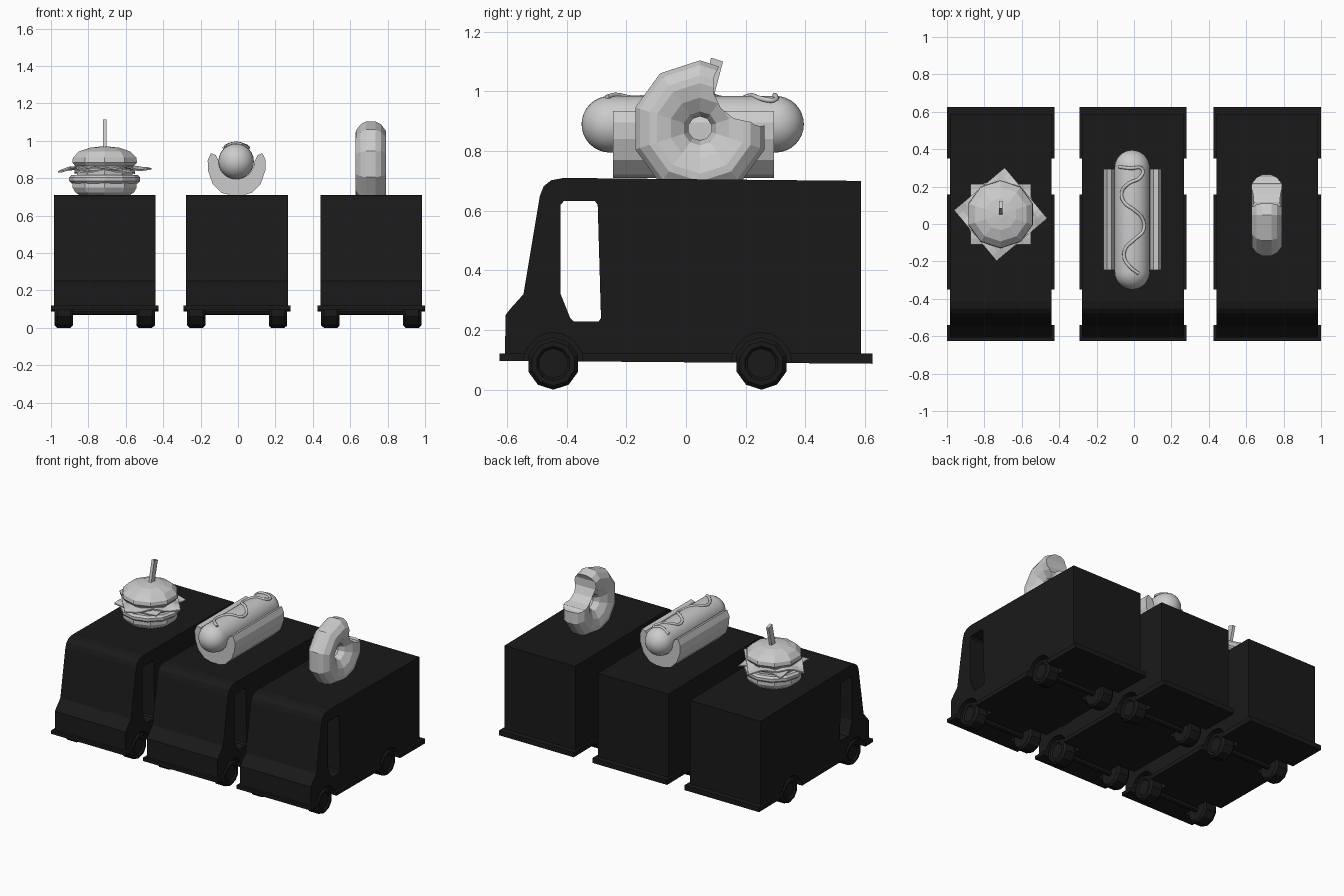
import bpy, bmesh, math
from mathutils import Vector

if "Cube" in bpy.data.objects:
    bpy.data.objects.remove(bpy.data.objects["Cube"])

black = bpy.data.materials.new("black_paint")
black.diffuse_color = (0.01, 0.01, 0.01, 1)
black.use_nodes = True
black.node_tree.nodes["Principled BSDF"].inputs["Base Color"].default_value = black.diffuse_color


def make(name, bm, mat=None, smooth=None):
    bmesh.ops.recalc_face_normals(bm, faces=bm.faces)
    me = bpy.data.meshes.new(name)
    bm.to_mesh(me)
    bm.free()
    ob = bpy.data.objects.new(name, me)
    bpy.context.collection.objects.link(ob)
    if mat:
        me.materials.append(mat)
    if smooth:
        bpy.ops.object.select_all(action='DESELECT')
        ob.select_set(True)
        bpy.context.view_layer.objects.active = ob
        bpy.ops.object.shade_smooth_by_angle(angle=math.radians(smooth))
    return ob


def prism(name, pts, a, b, axis, mat=None):
    """Extrude a profile from a to b along x (pts are y,z) or y (pts are x,z)."""
    bm = bmesh.new()
    rings = [[bm.verts.new((h, u, v) if axis == 'x' else (u, h, v)) for u, v in pts] for h in (a, b)]
    bm.faces.new(rings[0])
    bm.faces.new(rings[1])
    for i in range(len(pts)):
        j = (i + 1) % len(pts)
        bm.faces.new((rings[0][i], rings[0][j], rings[1][j], rings[1][i]))
    return make(name, bm, mat)


def lathe(name, prof, segs, axis, loc, mat=None, ring=False, smooth=None):
    """Turn (radius, height) points round an axis; ring closes the profile."""
    bm = bmesh.new()
    rows = []
    for r, h in prof:
        row = []
        for i in range(segs):
            a = math.pi / 2 + math.tau * i / segs
            c, s = r * math.cos(a), r * math.sin(a)
            p = {'x': (h, c, s), 'y': (c, h, s), 'z': (c, s, h)}[axis]
            row.append(bm.verts.new(Vector(p) + Vector(loc)))
        rows.append(row)
    for k in range(len(rows) if ring else len(rows) - 1):
        lo, hi = rows[k], rows[(k + 1) % len(rows)]
        for i in range(segs):
            j = (i + 1) % segs
            bm.faces.new((lo[i], lo[j], hi[j], hi[i]))
    if not ring:
        bm.faces.new(rows[0])
        bm.faces.new(rows[-1])
    return make(name, bm, mat, smooth)


def cut(ob, cutters):
    for c in cutters:
        m = ob.modifiers.new("cut", 'BOOLEAN')
        m.operation, m.object, m.solver = 'DIFFERENCE', c, 'EXACT'
        c.hide_render = True
        bpy.context.view_layer.objects.active = ob
        bpy.ops.object.modifier_apply(modifier=m.name)


def remove(obs):
    for o in obs:
        bpy.data.objects.remove(o)


# ---- trucks
body_prof = [(-0.607, 0.1), (-0.605, 0.25), (-0.59, 0.27), (-0.545, 0.32), (-0.49, 0.65),
             (-0.477, 0.682), (-0.452, 0.702), (-0.41, 0.71), (0.587, 0.70), (0.587, 0.1)]
door_prof = [(-0.42, 0.62), (-0.41, 0.632), (-0.305, 0.632), (-0.296, 0.62), (-0.285, 0.24),
             (-0.293, 0.228), (-0.375, 0.228), (-0.388, 0.24), (-0.42, 0.32)]
base_prof = [(-0.625, 0.097), (-0.625, 0.121), (0.625, 0.121), (0.625, 0.087)]
wheel_prof = [(0.03, 0.04), (0.05, 0.04), (0.058, 0.05), (0.075, 0.05), (0.088, 0.035),
              (0.088, -0.035), (0.075, -0.048), (0.03, -0.048)]
WHEEL_Y = (-0.445, 0.253)

for n, cx in enumerate((-0.713, -0.005, 0.713), 1):
    body = prism(f"truck_{n}_body", body_prof, cx - 0.272, cx + 0.272, 'x', black)
    base = prism(f"truck_{n}_base", base_prof, cx - 0.287, cx + 0.287, 'x', black)
    door = prism("door_cutter", door_prof, cx - 0.4, cx + 0.4, 'x')
    arches = [lathe("arch_cutter", [(0.101, -0.085), (0.101, 0.085)], 20, 'x', (cx + s * 0.24, y, 0.09))
              for s in (-1, 1) for y in WHEEL_Y]
    cut(body, [door] + arches)
    cut(base, arches)
    remove([door] + arches)
    for side, s in (("left", -1), ("right", 1)):
        for end, y in zip(("front", "rear"), WHEEL_Y):
            lathe(f"truck_{n}_{end}_{side}_wheel", [(r, h * s) for r, h in wheel_prof],
                  10, 'x', (cx + s * 0.218, y, 0.088), black)
    for end, y in zip(("front", "rear"), WHEEL_Y):
        lathe(f"truck_{n}_{end}_axle", [(0.02, -0.2), (0.02, 0.2)], 8, 'x', (cx, y, 0.088), black)

# ---- burger
BX, BY = -0.713, 0.052
at = (BX, BY, 0)
lathe("burger_bottom_bun", [(0.135, 0.705), (0.165, 0.725), (0.18, 0.75), (0.18, 0.775)], 10, 'z', at)
lathe("burger_patty", [(0.178, 0.773), (0.19, 0.785), (0.19, 0.803), (0.178, 0.817)], 12, 'z', at)
lathe("burger_filling", [(0.155, 0.81), (0.16, 0.88)], 10, 'z', at)
lathe("burger_top_bun", [(0.165, 0.865), (0.182, 0.885), (0.178, 0.91), (0.145, 0.943),
                         (0.085, 0.963), (0.02, 0.97)], 10, 'z', at)


def leaf(name, half, turn, z, droop, wave):
    """Thin wavy square sheet."""
    bm = bmesh.new()
    bmesh.ops.create_grid(bm, x_segments=10, y_segments=10, size=half)
    ca, sa = math.cos(turn), math.sin(turn)
    for v in bm.verts:
        x, y = v.co.x, v.co.y
        d = math.hypot(x, y)
        h = z - droop * (d / half) ** 2 + wave * (d / half) * math.sin(7 * math.atan2(y, x))
        v.co = (BX + x * ca - y * sa, BY + x * sa + y * ca, h)
    ext = bmesh.ops.extrude_face_region(bm, geom=bm.faces[:])
    for v in ext['geom']:
        if isinstance(v, bmesh.types.BMVert):
            v.co.z += 0.008
    make(name, bm)


leaf("burger_cheese", 0.162, 0, 0.845, 0.008, 0.006)
leaf("burger_lettuce", 0.177, math.radians(40), 0.862, 0.012, 0.008)

# tilted pick
pick = [(BY - 0.008, 0.94), (BY + 0.032, 1.113), (BY + 0.072, 1.1), (BY + 0.03, 0.94)]
prism("burger_pick", pick, BX - 0.01, BX + 0.01, 'x')

# ---- hot dog
HX, HZ, R = -0.01, 0.89, 0.095
ends = [i * math.pi / 16 for i in range(9)]
cap = [(max(R * math.sin(a), 0.002), -0.255 - R * math.cos(a)) for a in ends]
cap += [(max(R * math.cos(a), 0.002), 0.30 + R * math.sin(a)) for a in ends]
lathe("sausage", cap, 24, 'y', (HX, 0, HZ), smooth=40)

half = [(0.03, 0.709), (0.08, 0.722), (0.128, 0.77), (0.153, 0.84), (0.155, 0.895), (0.138, 0.934), (0.112, 0.924)]
inner = [(R * math.cos(a), HZ + R * math.sin(a)) for a in [-i * math.pi / 12 for i in range(13)]]
section = [(-x, z) for x, z in reversed(half)] + half + inner
prism("hot_dog_bun", [(HX + x + 0.003, z) for x, z in section], -0.245, 0.295, 'y')

# mustard squiggle hugging the sausage top
path = [(-0.08, 0.305), (-0.02, 0.298), (0.045, 0.292), (0.035, 0.25), (-0.03, 0.215), (-0.065, 0.17),
        (-0.055, 0.12), (0.0, 0.075), (0.045, 0.03), (0.052, -0.03), (0.0, -0.085), (-0.045, -0.13),
        (-0.052, -0.18), (-0.015, -0.235), (0.025, -0.265)]
curve = bpy.data.curves.new("mustard", 'CURVE')
curve.dimensions = '3D'
curve.bevel_depth, curve.bevel_resolution = 0.009, 2
curve.resolution_u, curve.use_fill_caps = 5, True
sp = curve.splines.new('BEZIER')
sp.bezier_points.add(len(path) - 1)
for p, (x, y) in zip(sp.bezier_points, path):
    dx = x - HX
    p.co = (x, y, HZ + math.sqrt(max((R + 0.002) ** 2 - dx * dx, 0)))
    p.handle_left_type = p.handle_right_type = 'AUTO'
bpy.context.collection.objects.link(bpy.data.objects.new("mustard", curve))

# ---- doughnut with a bite
side = [(0.228, 0.025), (0.212, 0.055), (0.178, 0.08), (0.152, 0.082), (0.103, 0.07), (0.057, 0.04)]
dprof = side + [(0.04, 0)] + [(r, -h) for r, h in reversed(side)]
donut = lathe("doughnut", dprof, 10, 'x', (0.71, 0.047, 0.876), ring=True)
bites = [lathe("bite_cutter", [(r, -0.2), (r, 0.2)], 14, 'x', (0.71, y, z))
         for y, z, r in ((0.212, 1.02, 0.122), (0.25, 0.93, 0.047))]
cut(donut, bites)
remove(bites)
